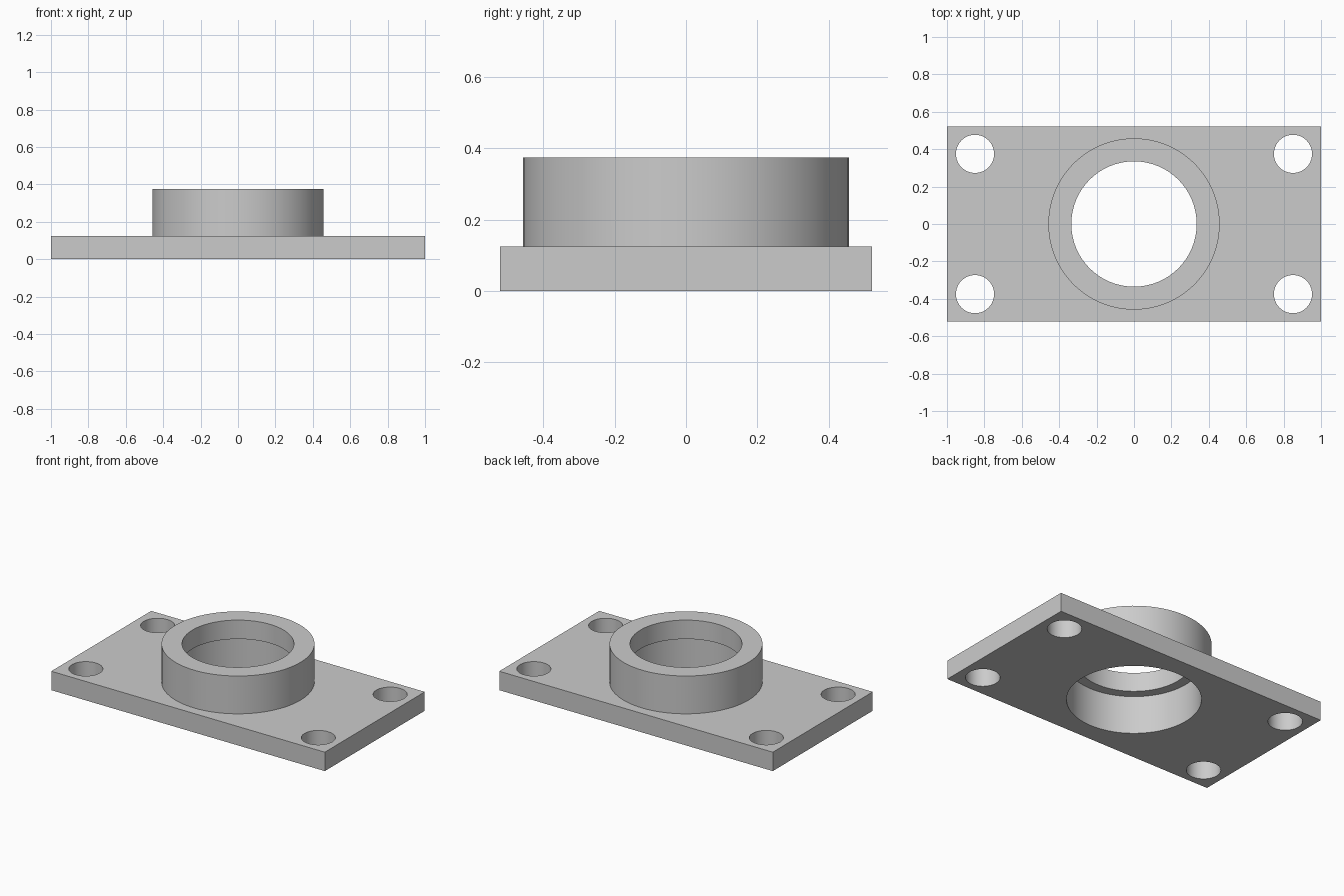
import bpy

cube = bpy.data.objects.get("Cube")
if cube:
    bpy.data.objects.remove(cube, do_unlink=True)

# Main dimensions
WIDTH, DEPTH, PLATE_H, TOTAL_H = 2.0, 1.044, 0.125, 0.375
COLLAR_R, BORE_R, SEAT_R, SEAT_H = 0.458, 0.335, 0.398, 0.25
BOLT_R, BOLT_X, BOLT_Y = 0.102, 0.85, 0.375
OVER = 0.1  # how far cutters overshoot the surface

grey = bpy.data.materials.new("light_grey")
grey.use_nodes = True
colour = (0.6, 0.6, 0.6, 1)
grey.diffuse_color = colour
grey.node_tree.nodes["Principled BSDF"].inputs["Base Color"].default_value = colour


def cylinder(name, radius, bottom, top, x=0, y=0, sides=96):
    bpy.ops.mesh.primitive_cylinder_add(
        vertices=sides, radius=radius, depth=top - bottom,
        location=(x, y, (bottom + top) / 2))
    obj = bpy.context.object
    obj.name = name
    obj.data.materials.append(grey)
    return obj


def combine(target, tool, operation):
    mod = target.modifiers.new(tool.name, 'BOOLEAN')
    mod.operation = operation
    mod.solver = 'EXACT'
    mod.object = tool
    bpy.context.view_layer.objects.active = target
    bpy.ops.object.modifier_apply(modifier=mod.name)
    bpy.data.objects.remove(tool, do_unlink=True)


# Rectangular base plate
bpy.ops.mesh.primitive_cube_add(size=1, location=(0, 0, PLATE_H / 2))
flange = bpy.context.object
flange.name = "flange_plate_with_collar"
flange.scale = (WIDTH, DEPTH, PLATE_H)
bpy.ops.object.transform_apply(location=True, rotation=False, scale=True)
flange.data.materials.append(grey)

# Raised collar, rooted inside the plate
combine(flange, cylinder("collar", COLLAR_R, PLATE_H / 2, TOTAL_H), 'UNION')

# Wide bearing seat from below, narrower bore through the top
combine(flange, cylinder("seat_cutter", SEAT_R, -OVER, SEAT_H), 'DIFFERENCE')
combine(flange, cylinder("bore_cutter", BORE_R, SEAT_H - OVER, TOTAL_H + OVER), 'DIFFERENCE')

# Four corner bolt holes
for sx in (-1, 1):
    for sy in (-1, 1):
        hole = cylinder("bolt_cutter", BOLT_R, -OVER, PLATE_H + OVER,
                        sx * BOLT_X, sy * BOLT_Y, sides=48)
        combine(flange, hole, 'DIFFERENCE')

# Smooth round walls, crisp edges
bpy.ops.object.select_all(action='DESELECT')
flange.select_set(True)
bpy.context.view_layer.objects.active = flange
bpy.ops.object.shade_smooth_by_angle()
